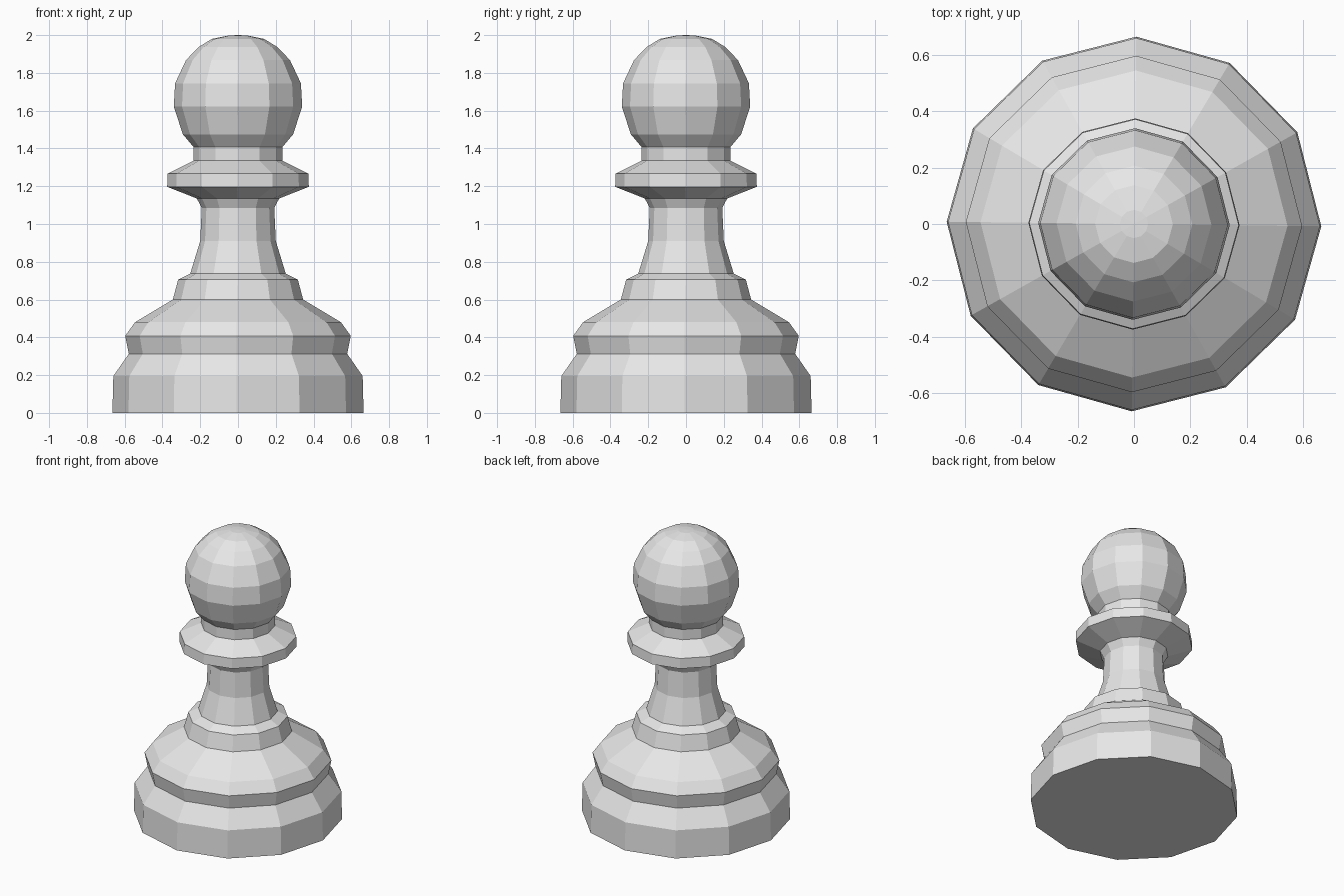
import bpy
import bmesh
from math import cos, sin, pi, radians

SIDES = 12
TURN = radians(-0.7)  # slight twist of the whole piece

cube = bpy.data.objects.get("Cube")
if cube:
    bpy.data.objects.remove(cube, do_unlink=True)

grey = bpy.data.materials.new("light_grey")
grey.use_nodes = True
grey.diffuse_color = (0.8, 0.8, 0.8, 1)
grey.node_tree.nodes["Principled BSDF"].inputs["Base Color"].default_value = (0.8, 0.8, 0.8, 1)


def turned_part(name, profile, floor=False):
    """Lathe a bottom-to-top profile of (radius, height) into flat facets."""
    bm = bmesh.new()
    rings = []
    for r, z in profile:
        if r == 0:
            rings.append([bm.verts.new((0, 0, z))] * SIDES)
        else:
            angles = [TURN + 2 * pi * i / SIDES for i in range(SIDES)]
            rings.append([bm.verts.new((r * cos(a), r * sin(a), z)) for a in angles])
    for low, high in zip(rings, rings[1:]):
        for i in range(SIDES):
            j = (i + 1) % SIDES
            corners = dict.fromkeys((low[i], low[j], high[j], high[i]))
            bm.faces.new(list(corners))
    if floor:
        bm.faces.new(rings[0][::-1])
    mesh = bpy.data.meshes.new(name)
    bm.to_mesh(mesh)
    bm.free()
    mesh.materials.append(grey)
    obj = bpy.data.objects.new(name, mesh)
    bpy.context.collection.objects.link(obj)
    return obj


# Wide stepped foot
turned_part("foot", [(0.665, 0), (0.66, 0.195), (0.578, 0.313), (0.597, 0.408),
                     (0.545, 0.48), (0.345, 0.6), (0.317, 0.705), (0.253, 0.737)], floor=True)

# Slim waist
turned_part("stem", [(0.253, 0.737), (0.2, 0.91), (0.192, 1.085), (0.218, 1.135)])

# Flared ring and the short neck above it
turned_part("collar", [(0.218, 1.135), (0.375, 1.197), (0.372, 1.267),
                       (0.235, 1.335), (0.235, 1.407)])

# Ball on top
turned_part("head", [(0.235, 1.407), (0.292, 1.475), (0.34, 1.622), (0.333, 1.745),
                     (0.275, 1.868), (0.207, 1.938), (0.138, 1.98), (0.05, 1.998), (0, 2)])
